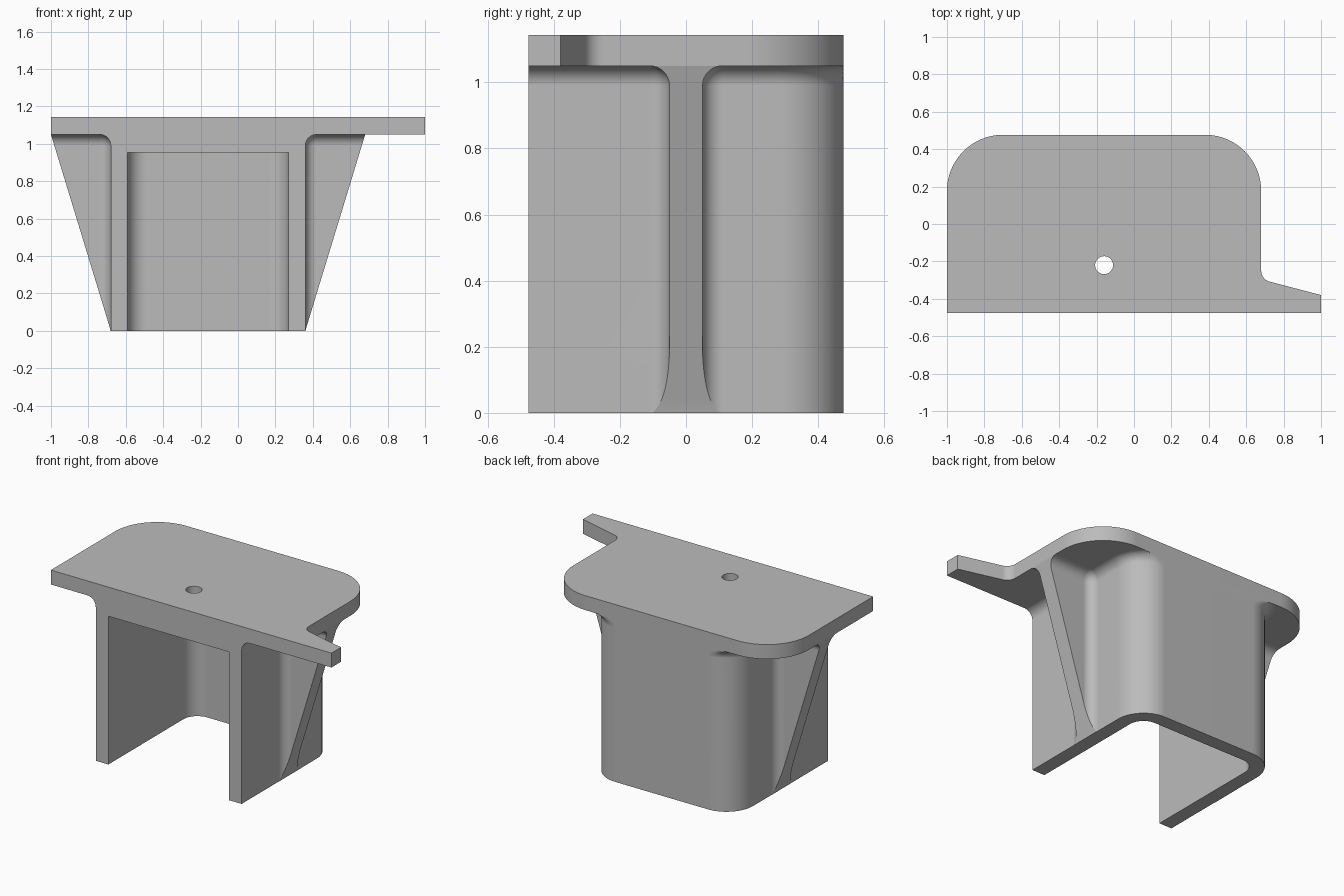
import bpy, bmesh
from math import sin, cos, acos, pi, radians

if "Cube" in bpy.data.objects:
    bpy.data.objects.remove(bpy.data.objects["Cube"], do_unlink=True)

MID = -0.16        # x of the symmetry plane of the body
WALL = 0.52        # half width of the walls
FLANGE = 0.84      # half width of the top plate
DEPTH = 0.477      # half depth
UNDER, TOP = 1.05, 1.143
FILLET = 0.06
RIB = 0.05         # half thickness of a rib
CORNER = 0.19
THICK = 0.09

grey = bpy.data.materials.new("light grey")
grey.use_nodes = True
grey.diffuse_color = (0.5, 0.5, 0.5, 1)
grey.node_tree.nodes["Principled BSDF"].inputs["Base Color"].default_value = (0.5, 0.5, 0.5, 1)


def arc(cx, cy, r, a0, a1, n=12):
    angles = [a0 + (a1 - a0) * i / n for i in range(n + 1)]
    return [(cx + r * cos(a), cy + r * sin(a)) for a in angles]


def loft(name, rings):
    """Skin a stack of (z, outline) rings and cap both ends."""
    bm = bmesh.new()
    rows = [[bm.verts.new((x, y, z)) for x, y in pts] for z, pts in rings]
    n = len(rows[0])
    for low, high in zip(rows, rows[1:]):
        for i in range(n):
            j = (i + 1) % n
            bm.faces.new((low[i], low[j], high[j], high[i]))
    bm.faces.new(rows[0][::-1])
    bm.faces.new(rows[-1])
    bmesh.ops.remove_doubles(bm, verts=bm.verts, dist=0.0001)
    bmesh.ops.recalc_face_normals(bm, faces=bm.faces)
    mesh = bpy.data.meshes.new(name)
    bm.to_mesh(mesh)
    bm.free()
    mesh.materials.append(grey)
    obj = bpy.data.objects.new(name, mesh)
    bpy.context.collection.objects.link(obj)
    return obj


def cut(obj, cutter):
    mod = obj.modifiers.new("cut", "BOOLEAN")
    mod.operation = "DIFFERENCE"
    mod.solver = "EXACT"
    mod.object = cutter
    bpy.context.view_layer.objects.active = obj
    bpy.ops.object.modifier_apply(modifier=mod.name)


def finish(obj):
    bpy.ops.object.select_all(action="DESELECT")
    obj.select_set(True)
    bpy.context.view_layer.objects.active = obj
    bpy.ops.object.shade_smooth_by_angle(angle=radians(30))
    mod = obj.modifiers.new("flat face normals", "WEIGHTED_NORMAL")
    mod.keep_sharp = True


def body_outline(z, grow):
    """Walls and ribs at height z, swollen by the fillet under the plate."""
    tip = WALL + max((FLANGE - WALL) * z / UNDER, 0.001)
    cx, cy, r = WALL + FILLET, RIB + FILLET, FILLET - grow
    end = pi / 2 if tip >= cx else acos(max(-1, (tip - cx) / r))
    front = arc(cx, -cy, r, pi, end, 8)
    front.append((tip, front[-1][1]))
    back = [(x, -y) for x, y in reversed(front)]
    corner = arc(WALL - CORNER, DEPTH - CORNER, CORNER + grow, 0, pi / 2)
    half = [(WALL + grow, -DEPTH)] + front + back
    half += [(x, min(y, DEPTH)) for x, y in corner]
    return ([(MID + x, y) for x, y in half]
            + [(MID - x, y) for x, y in reversed(half)])


# Body: walls with a tapered rib on each side, filleted into the plate
rings = [(z, body_outline(z, 0)) for z in [0.2 * i / 10 for i in range(11)]]
for i in range(9):
    a = pi / 2 * i / 8
    z = UNDER - FILLET + FILLET * sin(a)
    rings.append((z, body_outline(z, FILLET * (1 - cos(a)))))
body = loft("ribbed_body", rings)

# Top plate with two rounded back corners and a tapered arm
R = 0.3
left, right = MID - FLANGE, MID + FLANGE
outline = [(left, -DEPTH), (1, -DEPTH), (1, -0.38)]
outline += arc(right + 0.06, -0.25, 0.06, radians(255.4), pi, 8)
outline += arc(right - R, DEPTH - R, R, 0, pi / 2, 20)
outline += arc(left + R, DEPTH - R, R, pi / 2, pi, 20)
plate = loft("top_plate", [(UNDER, outline), (TOP, outline)])

# Cavity, open at the front and the bottom
inner, rear, r = WALL - THICK, DEPTH - THICK, CORNER - THICK
pocket = [(MID - inner, -1), (MID + inner, -1)]
pocket += arc(MID + inner - r, rear - r, r, 0, pi / 2)
pocket += arc(MID - inner + r, rear - r, r, pi / 2, pi)
cavity = loft("cavity_cutter", [(-0.5, pocket), (0.955, pocket)])

# Hole through the plate and the cavity ceiling
circle = arc(MID, -0.22, 0.048, 0, 2 * pi, 32)[:-1]
hole = loft("hole_cutter", [(0.8, circle), (1.5, circle)])

cut(body, cavity)
cut(body, hole)
cut(plate, hole)
for cutter in (cavity, hole):
    bpy.data.objects.remove(cutter, do_unlink=True)
for part in (body, plate):
    finish(part)
